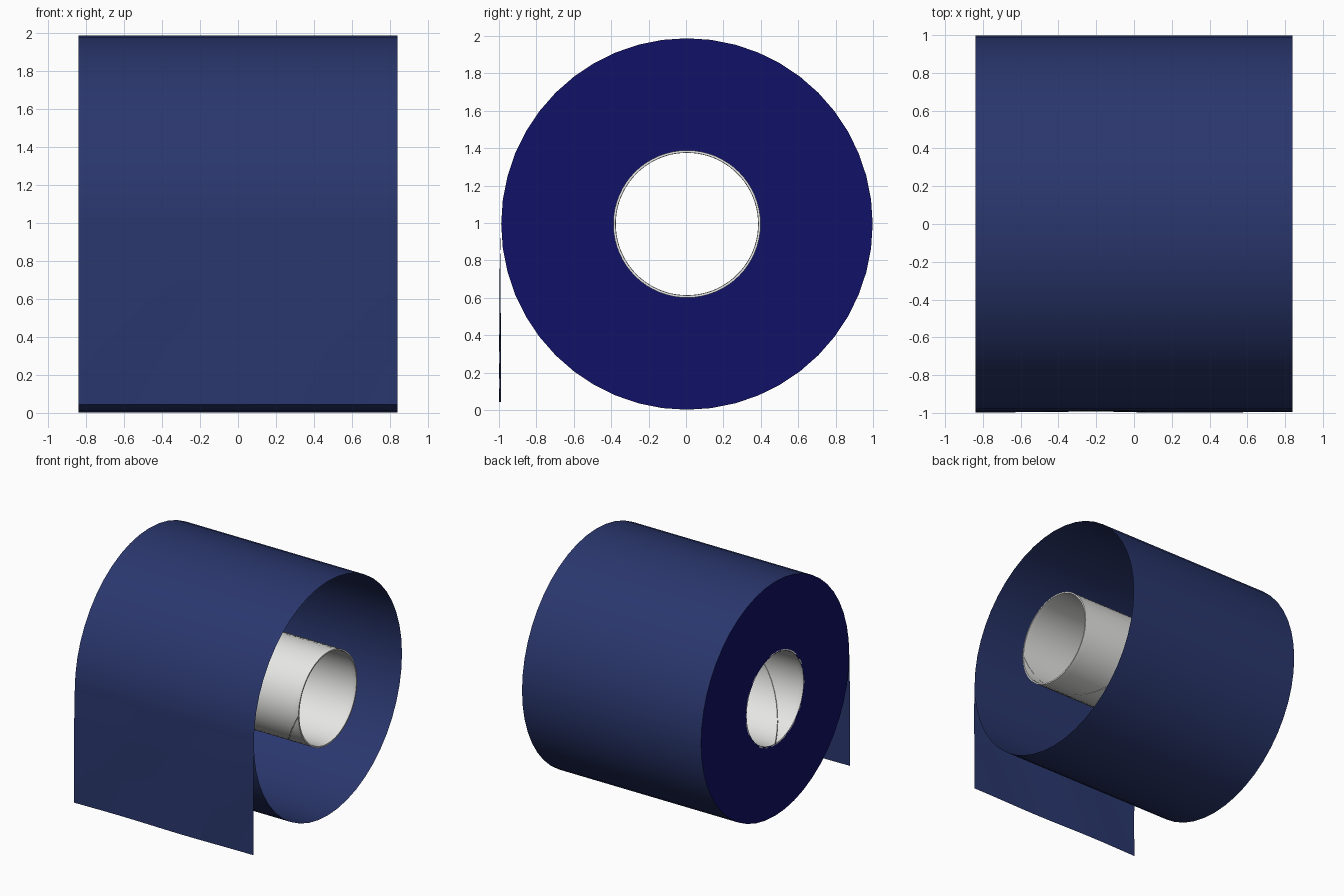
import bpy, bmesh, math

if "Cube" in bpy.data.objects:
    bpy.data.objects.remove(bpy.data.objects["Cube"])

HALF = 0.84               # half width of the roll along x
R, R_CORE = 0.993, 0.382  # outer roll and core radii
CY, CZ = 0.005, 0.995     # roll axis
SIDES = 48


def material(name, rgb):
    m = bpy.data.materials.new(name)
    m.diffuse_color = (*rgb, 1)
    m.use_nodes = True
    m.node_tree.nodes["Principled BSDF"].inputs["Base Color"].default_value = m.diffuse_color
    return m


paper = material("blue paper", (0.023, 0.038, 0.155))
edge = material("deep navy paper edge", (0.0055, 0.0055, 0.135))
card = material("light grey card", (0.8, 0.8, 0.79))


def grid_object(name, nu, nv, point, mat):
    """Build an open surface from point(u, v), with u and v in 0..1."""
    bm = bmesh.new()
    rows = [[bm.verts.new(point(i / nu, j / nv)) for j in range(nv + 1)]
            for i in range(nu + 1)]
    for i in range(nu):
        for j in range(nv):
            bm.faces.new((rows[i][j], rows[i + 1][j],
                          rows[i + 1][j + 1], rows[i][j + 1]))
    # weld the wrap-around where the surface closes on itself
    bmesh.ops.remove_doubles(bm, verts=bm.verts[:], dist=0.0005)
    for f in bm.faces:
        f.smooth = True
    me = bpy.data.meshes.new(name)
    bm.to_mesh(me)
    bm.free()
    me.materials.append(mat)
    ob = bpy.data.objects.new(name, me)
    bpy.context.collection.objects.link(ob)
    return ob


def ring(x, r, a):
    """Angle 0 is the bottom, a quarter turn is the front."""
    return (x, CY - r * math.sin(a), CZ - r * math.cos(a))


# outer wrap, open at the right end
grid_object("outer_wrap", 4, SIDES,
            lambda u, v: ring(HALF * (2 * u - 1), R, -math.tau * v), paper)

# flat ring closing the left end
grid_object("left_end_ring", 1, SIDES,
            lambda u, v: ring(-HALF, R_CORE + (R - R_CORE) * u, math.tau * v), edge)


# loose sheet hanging from the front, slightly rippled toward its end
def sheet_point(u, v):
    x, drop = HALF * (2 * u - 1), v
    z = CZ - 0.952 * drop
    wave = 0.0045 * min(1, drop * 1.6) * math.sin(5.2 * x + 2.5 * drop + 1.2)
    return (x, CY - R - 0.006 * min(1, drop * 4) + wave, z)


grid_object("hanging_sheet", 24, 16, sheet_point, paper)


# card core wound with a spiral seam
def core_point(u, v):
    gap = 0.01
    twist = math.tau * 1.25 * u
    return ring(HALF * (2 * u - 1), R_CORE,
                twist - gap - (math.tau - 2 * gap) * v)


core = grid_object("card_core", 40, 64, core_point, card)
solid = core.modifiers.new("card thickness", 'SOLIDIFY')
solid.thickness = 0.012
solid.offset = -1

# keep the core's cut edges crisp
bpy.context.view_layer.objects.active = core
core.select_set(True)
bpy.ops.object.modifier_apply(modifier=solid.name)
bpy.ops.object.shade_smooth_by_angle(angle=math.radians(35))
